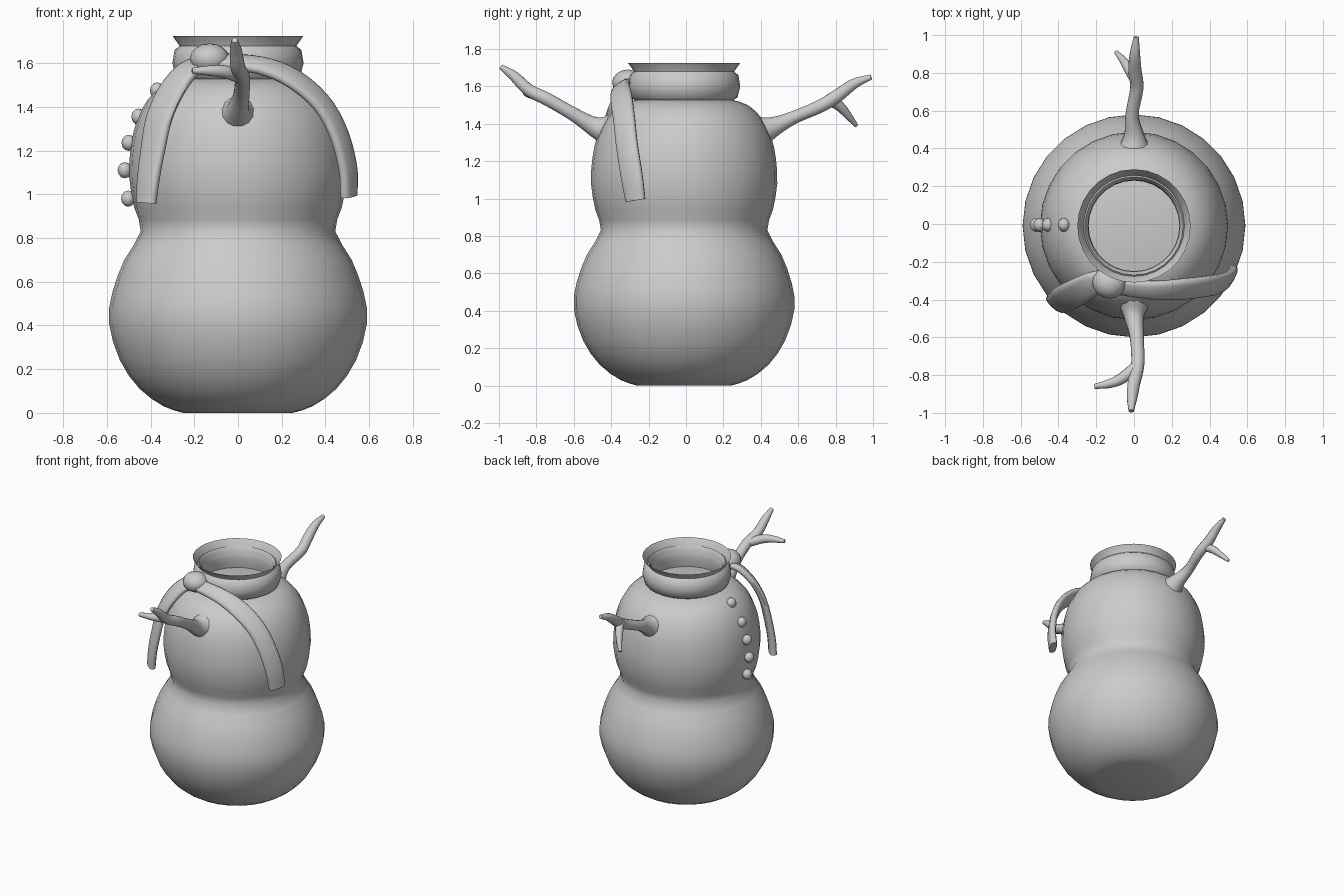
import bpy, bmesh, math
from mathutils import Vector

cube = bpy.data.objects.get("Cube")
if cube:
    bpy.data.objects.remove(cube, do_unlink=True)

grey = bpy.data.materials.new("plain grey")
grey.use_nodes = True
GREY = (0.6, 0.6, 0.6, 1)
grey.diffuse_color = GREY
grey.node_tree.nodes["Principled BSDF"].inputs["Base Color"].default_value = GREY


def finish(name, bm, fix_normals=True):
    if fix_normals:
        bmesh.ops.recalc_face_normals(bm, faces=bm.faces)
    mesh = bpy.data.meshes.new(name)
    bm.to_mesh(mesh)
    bm.free()
    mesh.materials.append(grey)
    obj = bpy.data.objects.new(name, mesh)
    bpy.context.collection.objects.link(obj)
    bpy.ops.object.select_all(action='DESELECT')
    obj.select_set(True)
    bpy.context.view_layer.objects.active = obj
    bpy.ops.object.shade_smooth_by_angle(angle=math.radians(50))
    return obj


def bridge(bm, rings):
    for a, b in zip(rings, rings[1:]):
        n = len(a)
        for i in range(n):
            bm.faces.new((a[i], a[(i + 1) % n], b[(i + 1) % n], b[i]))


def lathe(name, profile, sides=28, cap=True, closed=False, cy=-0.01):
    bm = bmesh.new()
    rings = []
    for r, z in profile:
        angles = [math.tau * i / sides for i in range(sides)]
        rings.append([bm.verts.new((r * math.cos(a), cy + r * math.sin(a), z)) for a in angles])
    bridge(bm, rings + rings[:1] if closed else rings)
    if cap:
        bm.faces.new(rings[0][::-1])
        bm.faces.new(rings[-1])
    return finish(name, bm)


def smooth_path(points, steps=4):
    """Catmull-Rom through tuples of any length."""
    pts = [Vector(p) for p in points]
    pts = [2 * pts[0] - pts[1]] + pts + [2 * pts[-1] - pts[-2]]
    out = []
    for a, b, c, d in zip(pts, pts[1:], pts[2:], pts[3:]):
        for s in range(steps):
            t = s / steps
            out.append(0.5 * (2 * b + (c - a) * t + (2 * a - 5 * b + 4 * c - d) * t ** 2
                              + (3 * b - a - 3 * c + d) * t ** 3))
    return out + [pts[-2]]


def sweep(name, points, width=None, thick=None, sides=12, power=1.0):
    """Round limb with the radius as 4th value, or a flat ribbon lying on the body."""
    path = smooth_path(points)
    centres = [Vector(p[:3]) for p in path]
    bm = bmesh.new()
    rings = []
    last = len(path) - 1
    for i, c in enumerate(centres):
        tangent = (centres[min(i + 1, last)] - centres[max(i - 1, 0)]).normalized()
        out = c - Vector((0, 0, 1.1)) if width else Vector((1, 0, 0.3))
        side = tangent.cross(out).normalized()
        up = side.cross(tangent).normalized()
        w, t = (width * path[i][3], thick) if width else (path[i][3], path[i][3])
        ring = []
        for k in range(sides):
            a = math.tau * k / sides
            ca, sa = math.cos(a), math.sin(a)
            u = math.copysign(abs(ca) ** power, ca) * w
            v = math.copysign(abs(sa) ** power, sa) * t
            ring.append(bm.verts.new(c + side * u + up * v))
        rings.append(ring)
    bridge(bm, rings)
    bm.faces.new(rings[0][::-1])
    bm.faces.new(rings[-1])
    return finish(name, bm)


def ball(name, centre, radii, segments=16):
    bm = bmesh.new()
    bmesh.ops.create_uvsphere(bm, u_segments=segments, v_segments=segments // 2, radius=1)
    for v in bm.verts:
        v.co = Vector(centre) + Vector([a * b for a, b in zip(v.co, radii)])
    return finish(name, bm)


# Two stacked snowballs, flat at the base and under the neck
silhouette = [(0.25, 0), (0.34, 0.03), (0.45, 0.11), (0.54, 0.24), (0.59, 0.41), (0.575, 0.55),
              (0.52, 0.7), (0.445, 0.83), (0.475, 0.94), (0.498, 1.08), (0.49, 1.22),
              (0.465, 1.33), (0.415, 1.43), (0.34, 1.5), (0.25, 1.53)]
lathe("body", [tuple(p) for p in smooth_path(silhouette, 2)])

# Open flared neck and the scarf band around it
lathe("neck_rim", [(0.25, 1.53), (0.24, 1.64), (0.3, 1.725)], cap=False)
lathe("scarf_band", [(0.25, 1.52), (0.285, 1.54), (0.3, 1.6), (0.29, 1.66), (0.26, 1.685),
                     (0.243, 1.66), (0.24, 1.58)], cap=False, closed=True)
ball("scarf_knot", (-0.13, -0.31, 1.62), (0.09, 0.085, 0.07))

# Scarf tails draped over the shoulders (4th value scales the width)
sweep("scarf_tail_left", [(-0.1, -0.33, 1.61, 0.7), (0.1, -0.35, 1.59, 0.85), (0.25, -0.345, 1.53, 1),
                          (0.38, -0.33, 1.42, 1), (0.46, -0.315, 1.28, 1), (0.503, -0.29, 1.12, 1),
                          (0.508, -0.27, 0.99, 0.9)], 0.065, 0.025, power=0.7)
sweep("scarf_tail_right", [(-0.13, -0.28, 1.6, 0.7), (-0.22, -0.315, 1.575, 0.95), (-0.3, -0.36, 1.48, 1.1),
                           (-0.36, -0.39, 1.35, 1.1), (-0.39, -0.41, 1.2, 1), (-0.41, -0.42, 1.07, 0.9),
                           (-0.42, -0.42, 0.96, 0.8)], 0.07, 0.025, power=0.7)

# Branch arms with a forked twig each
sweep("front_arm", [(0, -0.4, 1.36, 0.1), (0, -0.49, 1.385, 0.055), (0.015, -0.6, 1.45, 0.038),
                    (0.02, -0.74, 1.53, 0.036), (0, -0.84, 1.58, 0.034), (-0.01, -0.92, 1.655, 0.028),
                    (-0.015, -0.99, 1.705, 0.014)])
sweep("front_twig", [(0.015, -0.75, 1.535, 0.03), (-0.06, -0.815, 1.56, 0.03),
                     (-0.13, -0.845, 1.565, 0.024), (-0.21, -0.86, 1.565, 0.013)])
sweep("back_arm", [(0, 0.38, 1.35, 0.1), (0, 0.47, 1.385, 0.055), (-0.01, 0.58, 1.435, 0.036),
                   (0.015, 0.72, 1.495, 0.036), (0.005, 0.81, 1.55, 0.036), (0.005, 0.9, 1.615, 0.028),
                   (0.012, 0.99, 1.65, 0.014)])
sweep("back_twig", [(0.01, 0.76, 1.53, 0.03), (-0.025, 0.82, 1.495, 0.028),
                    (-0.06, 0.87, 1.44, 0.02), (-0.095, 0.91, 1.39, 0.011)])

# Row of buttons down the right side
for n, (x, z) in enumerate([(-0.37, 1.475), (-0.455, 1.355), (-0.5, 1.235), (-0.518, 1.11), (-0.502, 0.98)]):
    ball(f"button_{n + 1}", (x, -0.005, z), (0.033, 0.037, 0.037), 12)
